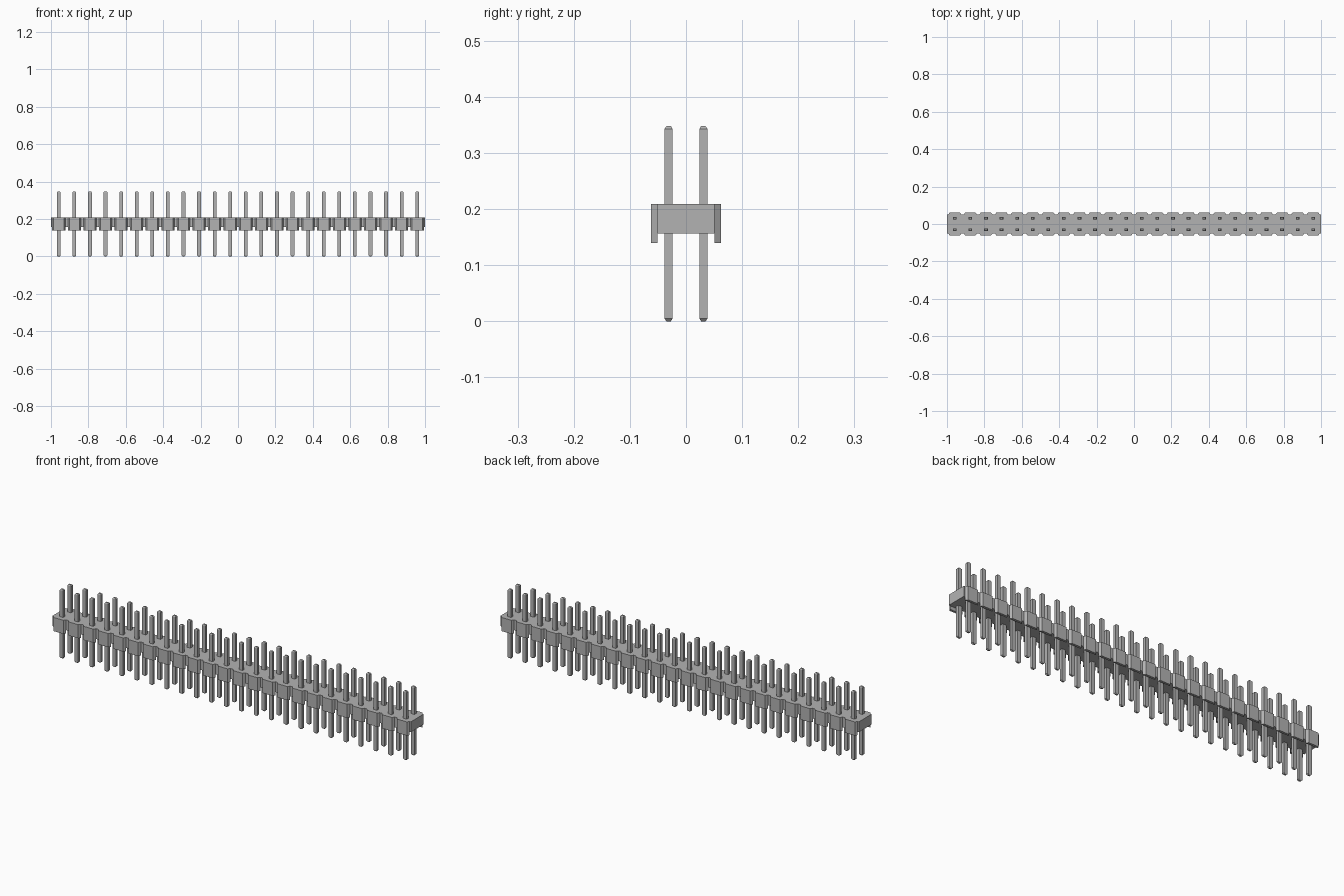
import bpy
import bmesh

cube = bpy.data.objects.get("Cube")
if cube:
    bpy.data.objects.remove(cube, do_unlink=True)

COUNT = 24
PITCH = 2 / COUNT
ROW_Y = 0.031
HALF_DEPTH, NOTCH_Y = 0.0622, 0.0505      # bump face and notch floor
FLAT, CHAMFER = 0.027, 0.035              # half widths of bump at face and root
BODY_TOP, BODY_BOTTOM, LIP_BOTTOM = 0.209, 0.157, 0.14
PIN_TOP, TIP = 0.348, 0.005
PIN_X, PIN_Y = 0.0098, 0.0072

grey = bpy.data.materials.new("plain_grey")
grey.use_nodes = True
colour = (0.45, 0.45, 0.45, 1)
grey.diffuse_color = colour
grey.node_tree.nodes["Principled BSDF"].inputs["Base Color"].default_value = colour
centres = [-1 + PITCH * (i + 0.5) for i in range(COUNT)]


def finish(bm, name):
    bmesh.ops.recalc_face_normals(bm, faces=bm.faces)
    mesh = bpy.data.meshes.new(name)
    bm.to_mesh(mesh)
    bm.free()
    mesh.materials.append(grey)
    obj = bpy.data.objects.new(name, mesh)
    bpy.context.collection.objects.link(obj)
    return obj


def loft(bm, rings):
    """Join matching (outline, height) rings into a closed solid."""
    loops = [[bm.verts.new((x, y, z)) for x, y in outline] for outline, z in rings]
    for a, b in zip(loops, loops[1:]):
        for i in range(len(a)):
            j = (i + 1) % len(a)
            bm.faces.new((a[i], a[j], b[j], b[i]))
    bm.faces.new(loops[0][::-1])
    bm.faces.new(loops[-1])


def bump(c, side):
    """Trapezoid outline of one bump, from left to right."""
    return [(c - CHAMFER, side * NOTCH_Y), (c - FLAT, side * HALF_DEPTH),
            (c + FLAT, side * HALF_DEPTH), (c + CHAMFER, side * NOTCH_Y)]


# Scalloped housing, with square outer corners closing the two ends
front = [(-1, -NOTCH_Y)] + [p for c in centres for p in bump(c, -1)] + [(1, -NOTCH_Y)]
outline = front + [(x, -y) for x, y in reversed(front)]
bm = bmesh.new()
loft(bm, [(outline, BODY_BOTTOM), (outline, BODY_TOP)])
finish(bm, "housing")

# Feet hanging below every bump
for side, name in ((-1, "front_feet"), (1, "back_feet")):
    bm = bmesh.new()
    for c in centres:
        shape = bump(c, side)
        loft(bm, [(shape, LIP_BOTTOM), (shape, BODY_BOTTOM)])
    finish(bm, name)


def rectangle(cx, cy, scale):
    return [(cx + sx * PIN_X * scale, cy + sy * PIN_Y * scale)
            for sx, sy in ((-1, -1), (1, -1), (1, 1), (-1, 1))]


# Two rows of pins with tapered tips
for y, name in ((-ROW_Y, "front_pins"), (ROW_Y, "back_pins")):
    bm = bmesh.new()
    for c in centres:
        wide, narrow = rectangle(c, y, 1), rectangle(c, y, 0.55)
        loft(bm, [(narrow, 0), (wide, TIP), (wide, PIN_TOP - TIP), (narrow, PIN_TOP)])
    finish(bm, name)
